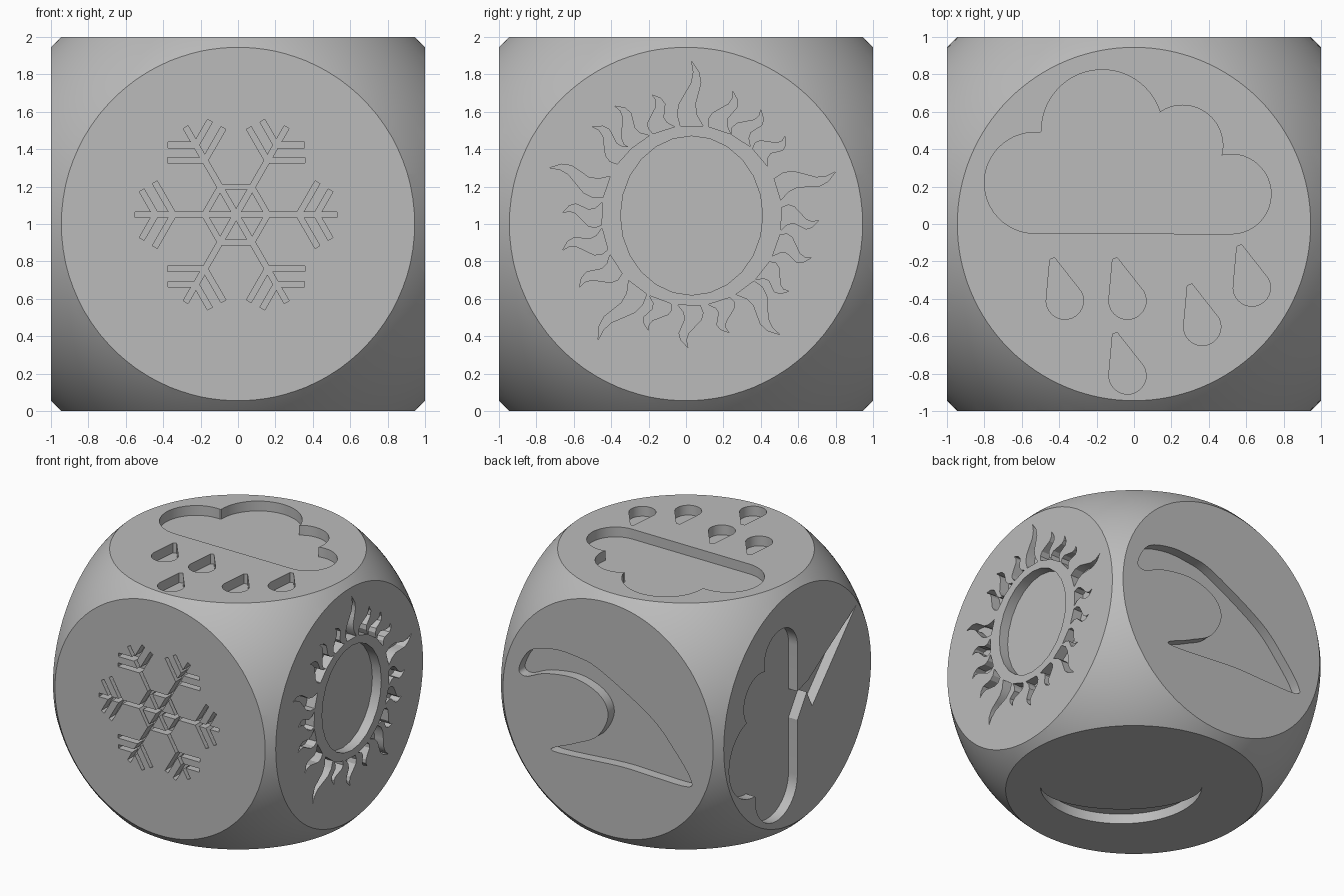
import bpy, bmesh, math
from mathutils import Vector

if "Cube" in bpy.data.objects:
    bpy.data.objects.remove(bpy.data.objects["Cube"], do_unlink=True)

DEPTH = 0.08
CENTRE = Vector((0, 0, 1))

grey = bpy.data.materials.new("plain_grey")
grey.use_nodes = True
grey.diffuse_color = (0.5, 0.5, 0.5, 1)
grey.node_tree.nodes["Principled BSDF"].inputs["Base Color"].default_value = (0.5, 0.5, 0.5, 1)


def arc(cx, cy, rx, start, end, n=24, ry=None):
    """Points along an arc, angles in degrees."""
    ry = ry or rx
    out = []
    for i in range(n + 1):
        a = math.radians(start + (end - start) * i / n)
        out.append((cx + rx * math.cos(a), cy + ry * math.sin(a)))
    return out


def bar(x0, y0, angle, length, width):
    """Thin rectangle starting at a point."""
    c, s = math.cos(angle), math.sin(angle)
    h = width / 2
    return [(x0 + c * a - s * b, y0 + s * a + c * b)
            for a, b in ((0, -h), (length, -h), (length, h), (0, h))]


def smooth_path(points, n=6):
    """Closed Catmull-Rom curve through the points."""
    p = [Vector(q) for q in points]
    out = []
    for i in range(len(p)):
        a, b, c, d = p[i - 1], p[i], p[(i + 1) % len(p)], p[(i + 2) % len(p)]
        for k in range(n):
            t = k / n
            out.append(0.5 * (2 * b + (c - a) * t + (2 * a - 5 * b + 4 * c - d) * t ** 2
                              + (3 * b - a - 3 * c + d) * t ** 3))
    return [tuple(q) for q in out]


def apply_boolean(body, cutter, operation):
    mod = body.modifiers.new("cut", 'BOOLEAN')
    mod.operation = operation
    mod.solver = 'EXACT'
    mod.use_self = operation == 'DIFFERENCE'
    mod.object = cutter
    bpy.context.view_layer.objects.active = body
    bpy.ops.object.modifier_apply(modifier=mod.name)
    bpy.data.objects.remove(cutter, do_unlink=True)


def engrave(body, name, outlines, u, v, n):
    """Sink flat outlines into the face with axes u, v and outward normal n."""
    u, v, n = Vector(u), Vector(v), Vector(n)
    bm = bmesh.new()
    for pts in outlines:
        rings = [[bm.verts.new(CENTRE + u * a + v * b + n * h) for a, b in pts]
                 for h in (1 - DEPTH, 1.05)]
        bm.faces.new(rings[0])
        bm.faces.new(rings[1])
        for i in range(len(pts)):
            j = (i + 1) % len(pts)
            bm.faces.new((rings[0][i], rings[0][j], rings[1][j], rings[1][i]))
    bmesh.ops.recalc_face_normals(bm, faces=bm.faces)
    mesh = bpy.data.meshes.new(name)
    bm.to_mesh(mesh)
    bm.free()
    mesh.materials.append(grey)
    cutter = bpy.data.objects.new(name, mesh)
    cutter.hide_render = True
    bpy.context.collection.objects.link(cutter)
    apply_boolean(body, cutter, 'DIFFERENCE')


# Rounded die body: sphere trimmed by a cube
bpy.ops.mesh.primitive_uv_sphere_add(segments=128, ring_count=64, radius=1.376, location=CENTRE)
die = bpy.context.object
die.name = "die_body"
die.data.materials.append(grey)
bpy.ops.mesh.primitive_cube_add(size=2, location=CENTRE)
trim = bpy.context.object
trim.name = "trim_block"
trim.data.materials.append(grey)
apply_boolean(die, trim, 'INTERSECT')

# Top: rain cloud with drops
cloud = (arc(-.53, .22, .27, 270, 84) + arc(-.17, .5, .325, 181, 18)
         + arc(.26, .42, .215, 126, -15) + arc(.52, .16, .213, 104, -90))
drops = [arc(x, y, .1, 170, 390, 16) + [(x - .055, y + .23), (x - .08, y + .22)]
         for x, y in ((-.37, -.41), (-.035, -.41), (.365, -.55), (.63, -.34), (-.035, -.81))]
engrave(die, "rain_cutter", [cloud] + drops, (1, 0, 0), (0, 1, 0), (0, 0, 1))

# Front: snowflake
flake = []
fx, fz = -.01, .05
for i in range(6):
    a = math.radians(60 * i)
    c, s = math.cos(a), math.sin(a)
    flake.append(bar(fx, fz, a, .54, .03))
    flake.append(bar(fx + .17 * c, fz + .17 * s, a + math.radians(120), .17, .028))
    for r, length in ((.335, .2), (.43, .15)):
        for side in (-1, 1):
            flake.append(bar(fx + r * c, fz + r * s, a + side * math.radians(60), length, .03))
engrave(die, "snow_cutter", flake, (1, 0, 0), (0, 0, 1), (0, -1, 0))

# Right: sun disc with wavy flames
sun = [arc(.03, .045, .38, 0, 345, 23, .425)]
tips = [(.03, .87), (.25, .71), (.4, .61), (.53, .47), (.8, .28), (.71, .02), (.67, -.18),
        (.55, -.36), (.5, -.59), (.23, -.58), (.01, -.66), (-.2, -.57), (-.47, -.62),
        (-.57, -.34), (-.66, -.14), (-.66, .06), (-.73, .3), (-.5, .52), (-.38, .63), (-.18, .69)]
for t in tips:
    mid = Vector((.03, .045))
    d = Vector(t) - mid
    reach = d.length
    d.normalize()
    side = Vector((-d.y, d.x))
    left, right = [], []
    for k in range(6):
        f = k / 6
        centre = mid + d * (.48 + (reach - .48) * f) + side * .028 * math.sin(f * 2 * math.pi)
        half = .06 * (1 - f) ** .8
        left.append(tuple(centre + side * half))
        right.append(tuple(centre - side * half))
    sun.append(left + [t] + right[::-1])
engrave(die, "sun_cutter", sun, (0, 1, 0), (0, 0, 1), (1, 0, 0))

# Back: curling wave
wave_top = [(-.8, .2), (-.7, .37), (-.49, .435), (-.28, .43), (-.07, .375), (.38, .12),
            (.6, -.1), (.74, -.29), (.71, -.36)]
wave_low = [(.4, -.36), (.11, -.355), (-.5, -.39), (-.3, -.28), (-.1, -.17), (0, .02),
            (-.07, .17), (-.29, .25), (-.56, .22), (-.74, .15)]
engrave(die, "wave_cutter", [smooth_path(wave_top + wave_low)], (-1, 0, 0), (0, 0, 1), (0, 1, 0))

# Left: storm cloud turned on its side, with a lightning bolt
storm = [(-y - .05, x - .04) for x, y in cloud]
bolt = [(-.03, .1), (.14, .15), (.3, .25), (.75, .52), (.19, -.08), (.12, .06), (-.03, -.17)]
engrave(die, "storm_cutter", [storm, bolt], (0, -1, 0), (0, 0, 1), (-1, 0, 0))

# Bottom: crescent moon, set at an angle
outer = arc(-.095, .055, .595, 180, 360, 32, .555)
inner = arc(-.095, .055, .595, 360, 180, 32, .345)[1:-1]
engrave(die, "moon_cutter", [outer + inner], (-.77, .638, 0), (.638, .77, 0), (0, 0, -1))

# Smooth the round body, keep the cut edges crisp
bpy.ops.object.select_all(action='DESELECT')
die.select_set(True)
bpy.context.view_layer.objects.active = die
bpy.ops.object.shade_smooth_by_angle(angle=math.radians(25))
